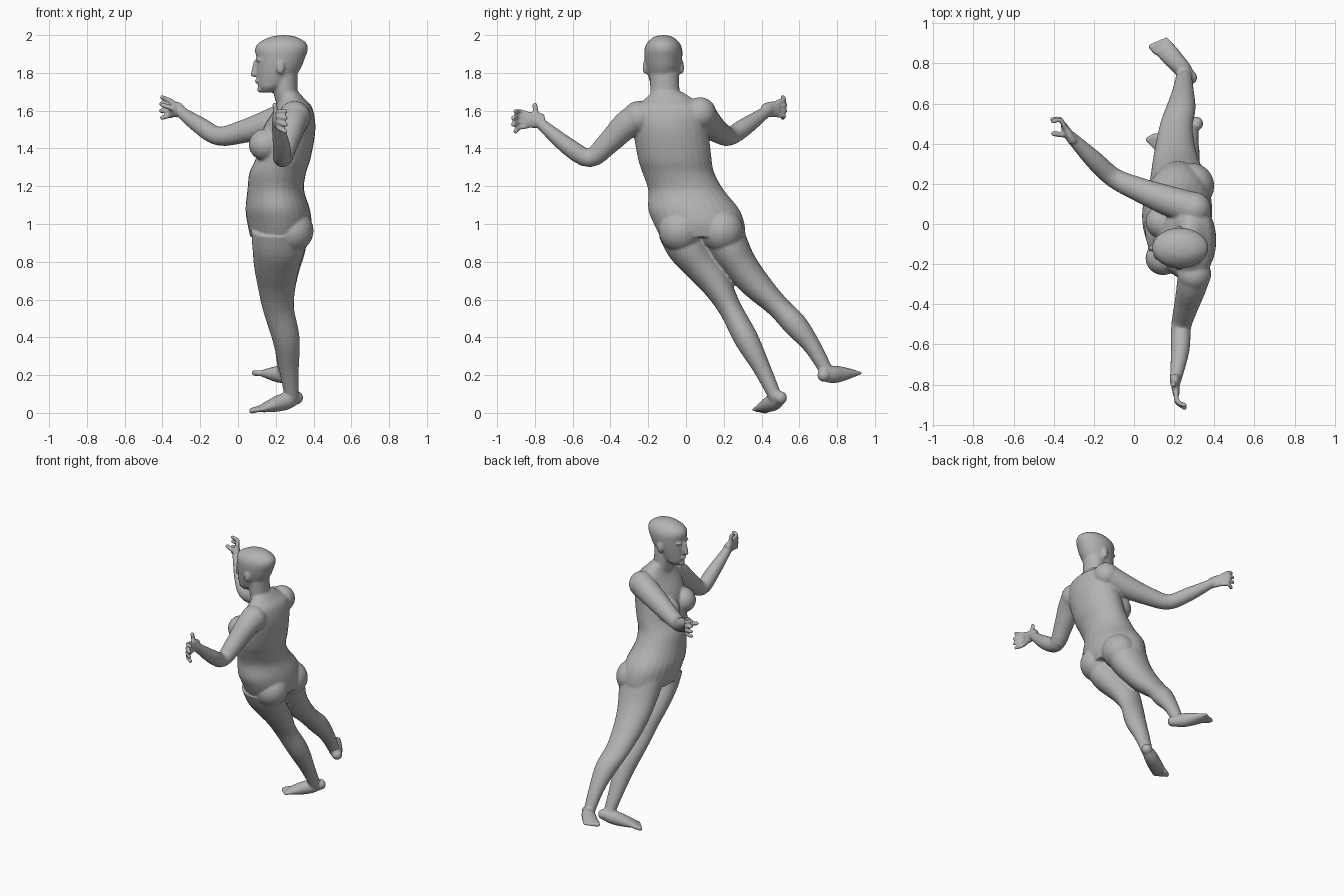
import bpy, bmesh, math
from mathutils import Vector, Matrix

cube = bpy.data.objects.get("Cube")
if cube:
    bpy.data.objects.remove(cube, do_unlink=True)

clay = bpy.data.materials.new("grey clay")
clay.use_nodes = True
grey = (.45, .45, .45, 1)
clay.diffuse_color = grey
clay.node_tree.nodes["Principled BSDF"].inputs["Base Color"].default_value = grey

bm = bmesh.new()
SIDES = 28
UP = Vector((0, 0, 1))


def refine(stations, steps=4):
    """Smooth a short list of stations with a Catmull-Rom spline."""
    points = [Vector(station) for station in stations]
    padded = [points[0]] + points + [points[-1]]
    result = []
    for a, b, c, d in zip(padded, padded[1:], padded[2:], padded[3:]):
        for step in range(steps):
            t = step / steps
            result.append(b + (c - a) * (t / 2)
                          + (2 * a - 5 * b + 4 * c - d) * (t * t / 2)
                          + (3 * b - a - 3 * c + d) * (t ** 3 / 2))
    return result + [points[-1]]


def tube(stations, reference=(1, 0, 0), level=False):
    """Loft ellipses; a station is x, y, z, radius along reference, other radius."""
    path = refine(stations)
    rings = []
    for index, station in enumerate(path):
        before = path[max(index - 1, 0)]
        after = path[min(index + 1, len(path) - 1)]
        tangent = UP if level else Vector(after[:3]) - Vector(before[:3])
        tangent = tangent.normalized()
        side = Vector(reference)
        side = (side - tangent * side.dot(tangent)).normalized()
        other = tangent.cross(side)
        ring = []
        for corner in range(SIDES):
            angle = math.tau * corner / SIDES
            ring.append(bm.verts.new(Vector(station[:3])
                                     + side * (station[3] * math.cos(angle))
                                     + other * (station[4] * math.sin(angle))))
        rings.append(ring)
    for lower, upper in zip(rings, rings[1:]):
        for corner in range(SIDES):
            following = (corner + 1) % SIDES
            bm.faces.new((lower[corner], lower[following],
                          upper[following], upper[corner]))
    bm.faces.new(rings[0][::-1])
    bm.faces.new(rings[-1])


def ball(centre, radii):
    matrix = Matrix.Translation(centre) @ Matrix.Diagonal((*radii, 1))
    bmesh.ops.create_uvsphere(bm, u_segments=24, v_segments=16, radius=1, matrix=matrix)


def limb(path, radii, reference=(1, 0, 0)):
    """Tube along a path with a pair of radii for each point."""
    tube([(*point, *pair) for point, pair in zip(path, radii)], reference)


def digit(points, radius):
    """A finger, thumb or toe with a rounded tip."""
    limb(points, [(radius, radius)] * len(points))
    ball(points[-1], [radius] * 3)


def hand(wrist, forward, bend, thumb):
    """Upright palm with four fingers fanned in height, and a thumb."""
    wrist, forward, bend, thumb = map(Vector, (wrist, forward, bend, thumb))
    knuckles = wrist + forward * .06
    limb([wrist - forward * .04, wrist, knuckles],
         [(.032, .025), (.042, .023), (.043, .017)], UP)
    for finger in range(4):
        spread = finger - 1.5
        root = knuckles - forward * .01 + UP * spread * .023
        middle = root + forward * (.05 - abs(spread) * .005) + UP * spread * .006
        tip = middle + forward * (.03 - abs(spread) * .006) + bend + UP * spread * .007
        digit([root, middle, tip], .0125)
    digit([wrist, wrist + thumb * .6, wrist + thumb], .014)


def foot(heel, ball_of_foot, inner_sign):
    """Tapering foot with five toes, the big toe on the inner side."""
    heel, front = Vector(heel), Vector(ball_of_foot)
    forward = (front - heel).normalized()
    inner = UP.cross(forward).normalized() * inner_sign
    limb([heel.lerp(front, part / 4) for part in range(5)],
         [(.03, .033), (.043, .045), (.047, .043), (.05, .032), (.048, .018)], inner)
    ball(heel, (.035, .035, .035))
    for toe in range(5):
        root = front + inner * (.04 - toe * .02)
        digit([root - forward * .01, root + forward * (.034 - toe * .005)],
              .016 - toe * .0015)


# Torso, leaning towards its own left
tube([(.22, .09, .93, .155, .225), (.22, .07, 1, .17, .24),
      (.21, .04, 1.08, .17, .24), (.2, 0, 1.18, .15, .2),
      (.21, -.04, 1.27, .15, .19), (.24, -.06, 1.35, .145, .195),
      (.27, -.08, 1.5, .14, .2), (.295, -.08, 1.61, .1, .2),
      (.285, -.09, 1.66, .07, .13), (.27, -.1, 1.7, .05, .08)], level=True)
# Breasts and buttocks
for y in (-.17, .01):
    ball((.145, y, 1.42), (.088, .085, .085))
for y in (-.03, .19):
    ball((.285, y, .965), (.115, .115, .115))

# Neck
tube([(.29, -.1, 1.6, .075, .09), (.255, -.11, 1.68, .064, .078),
      (.245, -.115, 1.8, .07, .078)], level=True)

# Head, each level given by height, front, back and half width
HEAD_Y = -.12
levels = [(1.695, .13, .18, .025), (1.72, .11, .23, .055), (1.75, .103, .28, .07),
          (1.82, .098, .33, .09), (1.88, .097, .355, .1), (1.925, .09, .37, .1),
          (1.96, .11, .36, .085), (1.99, .17, .31, .05), (2, .23, .25, .01)]
tube([((front + back) / 2, HEAD_Y, z, (back - front) / 2, width)
      for z, front, back, width in levels], level=True)
# Nose, lips, chin
digit([(.1, HEAD_Y, 1.865), (.09, HEAD_Y, 1.82), (.083, HEAD_Y, 1.793)], .016)
ball((.11, HEAD_Y, 1.757), (.022, .028, .013))
ball((.12, HEAD_Y, 1.712), (.02, .025, .018))
# Ears and brows
for side in (-1, 1):
    ball((.225, HEAD_Y + side * .096, 1.83), (.022, .014, .037))
    ball((.115, HEAD_Y + side * .035, 1.868), (.02, .028, .008))

# Arms, round and tapering from shoulder to wrist
left_arm = [(.3, -.25, 1.565), (.285, -.32, 1.52), (.26, -.41, 1.43),
            (.235, -.51, 1.35), (.23, -.63, 1.415), (.205, -.79, 1.55)]
right_arm = [(.3, .075, 1.585), (.16, .12, 1.53), (.03, .17, 1.49),
             (-.1, .23, 1.465), (-.2, .32, 1.52), (-.32, .44, 1.605)]
for arm in (left_arm, right_arm):
    limb(arm, [(r, r) for r in (.082, .074, .061, .05, .046, .027)], UP)
    ball(arm[0], (.085, .085, .086))
hand(left_arm[-1], (.1, -1, .03), (.035, 0, -.01), (-.01, -.01, .08))
hand(right_arm[-1], (-.5, .85, .1), (-.025, -.025, 0), (-.08, .01, .025))

# Legs, from hip to ankle
left_leg = [(.215, -.03, .97), (.215, .005, .88), (.205, .075, .785), (.205, .16, .68),
            (.215, .235, .55), (.255, .32, .39), (.27, .405, .23), (.285, .475, .08)]
right_leg = [(.22, .18, .97), (.22, .225, .88), (.21, .285, .785), (.205, .37, .68),
             (.21, .485, .565), (.235, .58, .465), (.245, .67, .35), (.25, .75, .21)]
leg_radii = [(.145, .12), (.14, .108), (.122, .092), (.102, .079),
             (.082, .061), (.072, .064), (.052, .046), (.037, .035)]
for leg in (left_leg, right_leg):
    limb(leg, leg_radii)
foot((.31, .5, .08), (.12, .4, .02), -1)
foot((.28, .73, .2), (.14, .885, .21), 1)

# Fuse the parts into one smooth skin
bmesh.ops.recalc_face_normals(bm, faces=bm.faces)
mesh = bpy.data.meshes.new("body")
bm.to_mesh(mesh)
bm.free()
mesh.materials.append(clay)
body = bpy.data.objects.new("body", mesh)
bpy.context.collection.objects.link(body)
fuse = body.modifiers.new("fuse", "REMESH")
fuse.mode = "VOXEL"
fuse.voxel_size = .007
fuse.use_smooth_shade = True
soften = body.modifiers.new("soften", "SMOOTH")
soften.factor = .5
soften.iterations = 5
